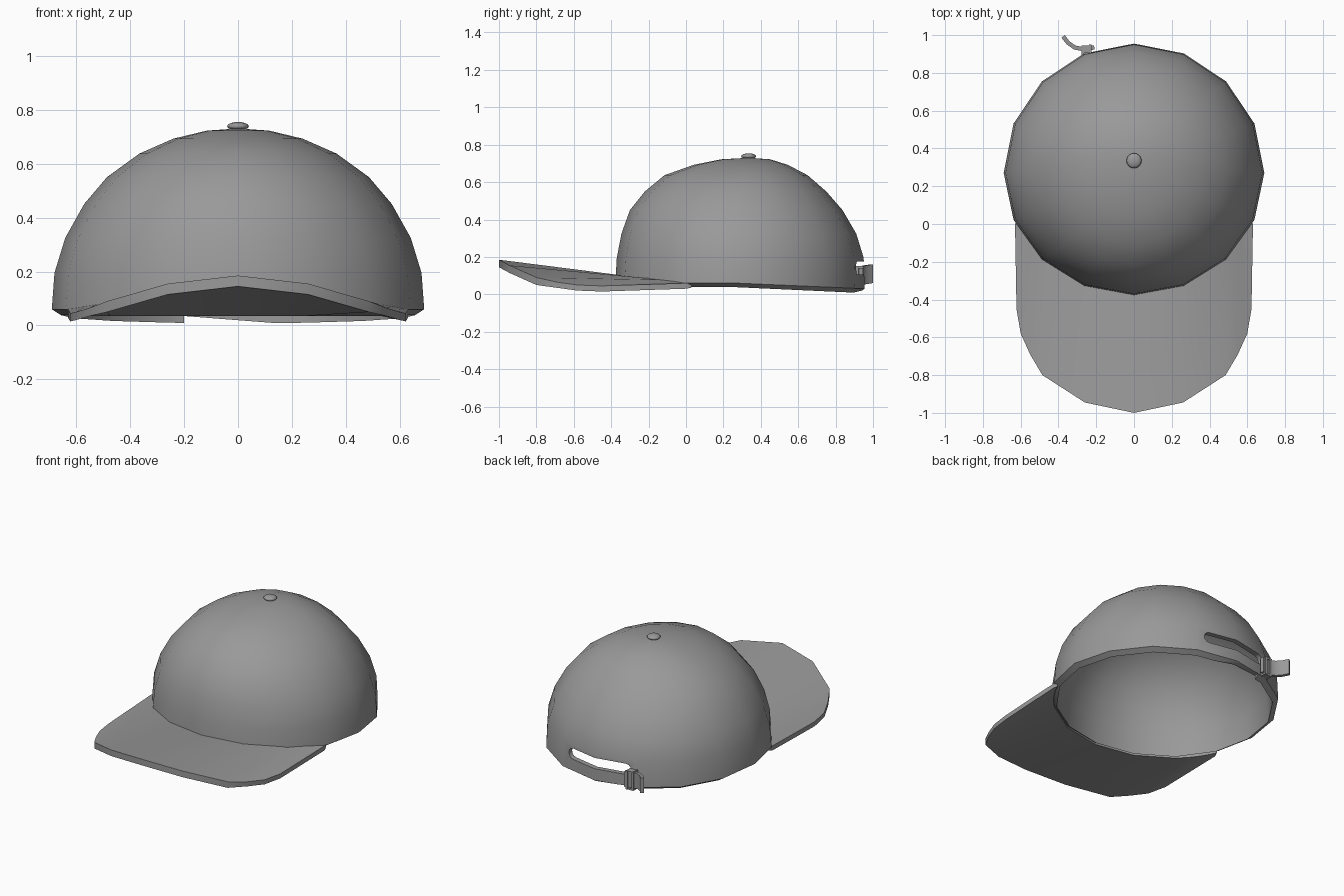
import bpy, bmesh, math
from mathutils import Vector

if "Cube" in bpy.data.objects:
    bpy.data.objects.remove(bpy.data.objects["Cube"], do_unlink=True)

GREY = (0.32, 0.32, 0.32, 1)
cloth = bpy.data.materials.new("grey_cloth")
cloth.use_nodes = True
cloth.diffuse_color = GREY
bsdf = next(n for n in cloth.node_tree.nodes if n.type == 'BSDF_PRINCIPLED')
bsdf.inputs["Base Color"].default_value = GREY
bsdf.inputs["Roughness"].default_value = 0.8


def add_object(name, bm):
    bmesh.ops.recalc_face_normals(bm, faces=bm.faces)
    mesh = bpy.data.meshes.new(name)
    bm.to_mesh(mesh)
    bm.free()
    mesh.materials.append(cloth)
    obj = bpy.data.objects.new(name, mesh)
    bpy.context.collection.objects.link(obj)
    return obj


def smooth(obj, degrees=35):
    bpy.ops.object.select_all(action='DESELECT')
    obj.select_set(True)
    bpy.context.view_layer.objects.active = obj
    bpy.ops.object.shade_smooth_by_angle(angle=math.radians(degrees))


def bridge(bm, a, b, closed=True):
    n = len(a)
    for i in range(n if closed else n - 1):
        j = (i + 1) % n
        bm.faces.new((a[i], a[j], b[j], b[i]))


def prism(name, outline, offset):
    """Extrude a flat outline along an offset."""
    bm = bmesh.new()
    a = [bm.verts.new(p) for p in outline]
    b = [bm.verts.new(Vector(p) + Vector(offset)) for p in outline]
    bridge(bm, a, b)
    bm.faces.new(a)
    bm.faces.new(b)
    return add_object(name, bm)


# Crown: stacked rings (height, half width, front y, back y), outer skin then lining
SIDES = 16
RINGS = [(0.06, 0.69, -0.378, 0.955), (0.195, 0.68, -0.37, 0.95),
         (0.325, 0.64, -0.345, 0.91), (0.45, 0.57, -0.30, 0.837),
         (0.55, 0.485, -0.22, 0.75), (0.637, 0.365, -0.115, 0.65),
         (0.692, 0.24, 0.04, 0.545), (0.722, 0.115, 0.19, 0.45)]


def ring_point(ring, angle, scale=1.0):
    z, half, front, back = ring
    mid = 0.27 + 0.06 * (z / 0.73) ** 3
    c = math.cos(angle)
    y = mid - c * (mid - front if c > 0 else back - mid)
    return Vector((half * math.sin(angle) * scale, 0.3 + (y - 0.3) * scale, z))


def crown_ring(bm, k, lining):
    verts = []
    for i in range(SIDES):
        a = 2 * math.pi * i / SIDES
        p = ring_point(RINGS[k], a, 0.95 if lining else 1.0)
        if k == 0:
            # the rim dips towards the back and slants inward
            p.z -= 0.03 * max(0, -math.cos(a)) + (0.022 if lining else 0)
        elif lining:
            p.z *= 0.965
        verts.append(bm.verts.new(p))
    return verts


bm = bmesh.new()
outer = [crown_ring(bm, k, False) for k in range(len(RINGS))]
inner = [crown_ring(bm, k, True) for k in range(len(RINGS))]
for skin, top in ((outer, 0.73), (inner, 0.705)):
    for a, b in zip(skin, skin[1:]):
        bridge(bm, a, b)
    apex = bm.verts.new((0, 0.335, top))
    for i in range(SIDES):
        bm.faces.new((skin[-1][i], skin[-1][(i + 1) % SIDES], apex))
bridge(bm, outer[0], inner[0])
crown = add_object("crown", bm)

# Rear adjustment slot and the narrowed strap under it
slot = []
for cx, start in ((0.18, -90), (-0.20, 90)):
    for s in range(7):
        a = math.radians(start + 30 * s)
        slot.append((cx + 0.035 * math.cos(a), 0.7, 0.14 + 0.035 * math.sin(a)))
cutters = [prism("slot_cutter", slot, (0, 0.5, 0)),
           prism("strap_cutter", [(-0.2, 0.7, -0.1), (0.15, 0.7, -0.1),
                                  (0.15, 0.7, 0.008), (-0.2, 0.7, 0.035)], (0, 0.5, 0))]
bpy.context.view_layer.objects.active = crown
for cutter in cutters:
    cutter.hide_render = True
    mod = crown.modifiers.new("cut", 'BOOLEAN')
    mod.operation = 'DIFFERENCE'
    mod.solver = 'EXACT'
    mod.object = cutter
    bpy.ops.object.modifier_apply(modifier=mod.name)
for cutter in cutters:
    bpy.data.objects.remove(cutter, do_unlink=True)
smooth(crown)

# Brim: arched sheet ruled between the crown rim and a rounded front edge
edge = [(0, -1.0, 0.185), (0.26, -0.945, 0.155), (0.485, -0.8, 0.09),
        (0.55, -0.69, 0.065), (0.6, -0.58, 0.05), (0.622, -0.45, 0.045),
        (0.63, 0.0, 0.06)]
angles = [0, 22.5, 45, 52, 58, 63, 67.5]
half = []
for (x, y, z), deg in zip(edge, angles):
    root = ring_point(RINGS[0], math.radians(deg), 0.97)
    root.z = 0.06 + 0.042 * (1 - (deg / 67.5) ** 2)
    drop = 0.04 if deg < 50 else 0.03
    half.append([Vector((x, y, z)), root,
                 Vector((root.x, root.y, 0.036)), Vector((x, y, z - drop))])
mirrored = [[Vector((-p.x, p.y, p.z)) for p in s] for s in half[:0:-1]]
bm = bmesh.new()
sections = [[bm.verts.new(p) for p in s] for s in mirrored + half]
for a, b in zip(sections, sections[1:]):
    bridge(bm, a, b)
bm.faces.new(sections[0])
bm.faces.new(sections[-1])
smooth(add_object("brim", bm))

# Top button
bm = bmesh.new()
bmesh.ops.create_uvsphere(bm, u_segments=16, v_segments=8, radius=0.04)
bmesh.ops.scale(bm, vec=(1, 1, 0.4), verts=bm.verts)
bmesh.ops.translate(bm, vec=(0, 0.335, 0.738), verts=bm.verts)
smooth(add_object("top_button", bm), 60)

# Buckle: two upright bars joined above and below the strap
bm = bmesh.new()
for pos, size in (((-0.232, 0.925, 0.09), (0.014, 0.05, 0.12)),
                  ((-0.272, 0.92, 0.09), (0.014, 0.05, 0.12)),
                  ((-0.252, 0.925, 0.145), (0.04, 0.04, 0.012)),
                  ((-0.252, 0.925, 0.035), (0.04, 0.04, 0.012))):
    part = bmesh.ops.create_cube(bm, size=1)["verts"]
    bmesh.ops.scale(bm, vec=size, verts=part)
    bmesh.ops.translate(bm, vec=pos, verts=part)
add_object("buckle", bm)

# Loose strap end curling away from the crown
path = [(-0.21, 0.935), (-0.27, 0.925), (-0.315, 0.935), (-0.35, 0.96), (-0.375, 0.993)]
bm = bmesh.new()
strips = []
for i, (x, y) in enumerate(path):
    before, after = Vector(path[max(i - 1, 0)]), Vector(path[min(i + 1, 4)])
    along = (after - before).normalized()
    side = Vector((-along.y, along.x)) * 0.011
    low = 0.04 + 0.005 * i
    strips.append([bm.verts.new((x + s * side.x, y + s * side.y, low + h))
                   for s, h in ((-1, 0), (1, 0), (1, 0.1), (-1, 0.1))])
for a, b in zip(strips, strips[1:]):
    bridge(bm, a, b)
bm.faces.new(strips[0])
bm.faces.new(strips[-1])
smooth(add_object("strap_end", bm))
